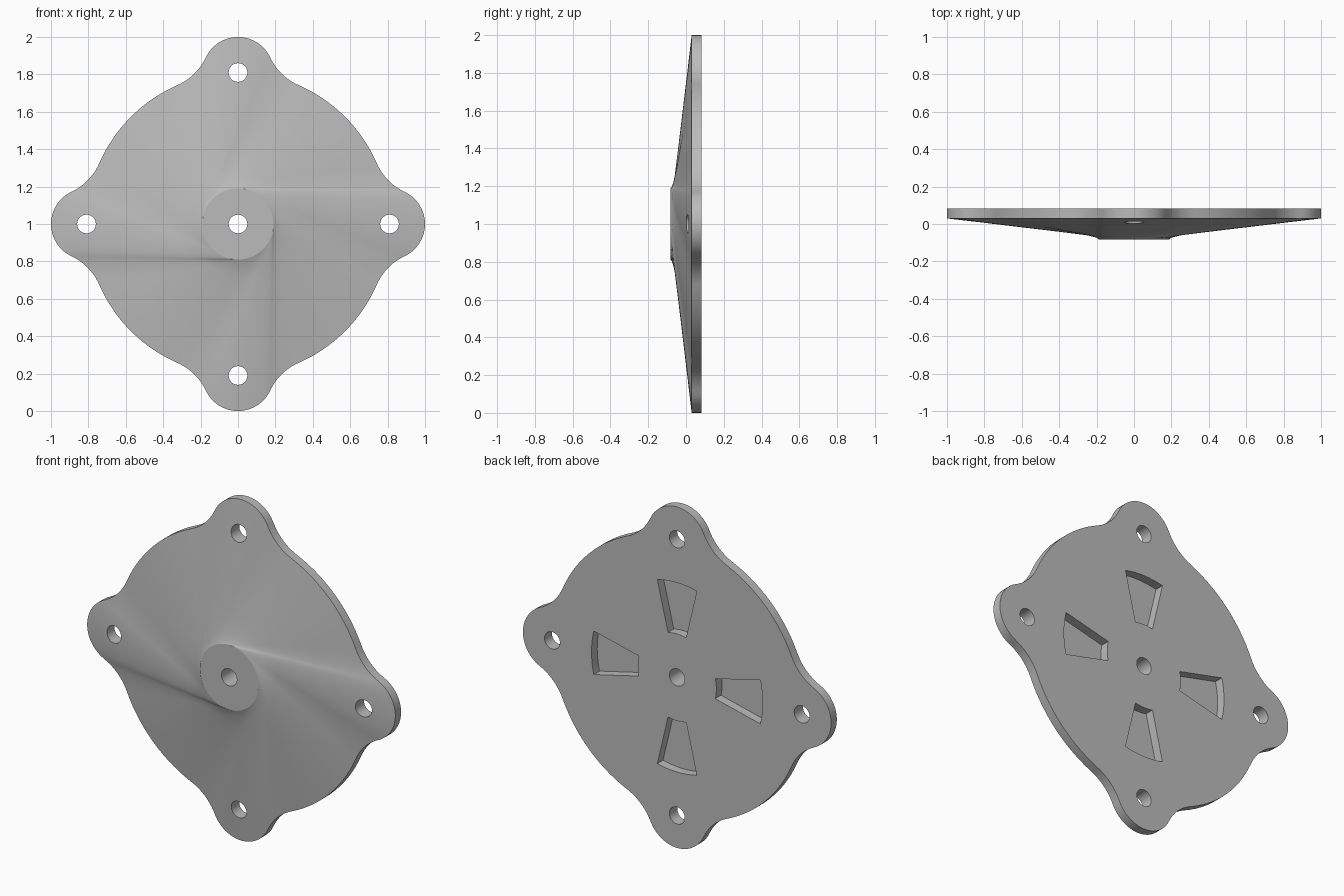
import bpy
import bmesh
from math import acos, atan2, cos, sin, pi, radians, dist

cube = bpy.data.objects.get("Cube")
if cube:
    bpy.data.objects.remove(cube, do_unlink=True)

BACK, RIM, HUB = 0.083, 0.03, -0.082      # depths along y
DISC, LOBE, FILLET, HOLE = 0.81, 0.19, 0.3, 0.05
HUB_RADIUS = 0.19
TWIST = radians(86)                       # hub angle facing the first lobe's end
RINGS = 8


def arc(cx, cz, r, start, end, steps):
    """Points of an arc, leaving out the last one."""
    angles = [start + (end - start) * i / steps for i in range(steps)]
    return [(cx + r * cos(a), cz + r * sin(a)) for a in angles]


def turned(points, angle):
    c, s = cos(angle), sin(angle)
    return [(x * c - z * s, x * s + z * c) for x, z in points]


def prism(bm, points, y0, y1):
    """Closed solid with the given outline between two depths."""
    ends = [[bm.verts.new((x, y, z + 1)) for x, z in points] for y in (y0, y1)]
    n = len(points)
    for i in range(n):
        j = (i + 1) % n
        bm.faces.new((ends[0][i], ends[0][j], ends[1][j], ends[1][i]))
    for ring in ends:
        bm.faces.new(ring)


def finish(bm, name):
    bmesh.ops.recalc_face_normals(bm, faces=bm.faces[:])
    mesh = bpy.data.meshes.new(name)
    bm.to_mesh(mesh)
    bm.free()
    obj = bpy.data.objects.new(name, mesh)
    bpy.context.collection.objects.link(obj)
    return obj


# Quarter of the outline: fillet, disc edge, fillet, lobe
reach = DISC + FILLET
a = acos((DISC**2 + reach**2 - (LOBE + FILLET)**2) / (2 * DISC * reach))
b = atan2(reach * sin(a), reach * cos(a) - DISC)
q = pi / 2
quarter = (arc(reach * cos(a), reach * sin(a), FILLET, b + pi, a + pi, 10)
           + arc(0, 0, DISC, a, q - a, 14)
           + arc(reach * sin(a), reach * cos(a), FILLET, q - a + pi, q - b + pi, 10)
           + arc(0, DISC, LOBE, q - b, q + b, 18))
outline = [p for k in range(4) for p in turned(quarter, k * q)]
count = len(outline)

# Hub circle, spaced in step with the outline's length
lengths = [dist(outline[i], outline[(i + 1) % count]) for i in range(count)]
total = sum(lengths)
hub = []
for i in range(count):
    angle = TWIST + 2 * pi * sum(lengths[:i]) / total
    hub.append((HUB_RADIUS * cos(angle), HUB_RADIUS * sin(angle)))

# Plate: flat back, straight rim, twisted loft up to the hub
bm = bmesh.new()
rings = [[bm.verts.new((x, BACK, z + 1)) for x, z in outline]]
for k in range(RINGS + 1):
    t = k / RINGS
    rings.append([bm.verts.new((o[0] + (h[0] - o[0]) * t,
                                RIM + (HUB - RIM) * t,
                                o[1] + (h[1] - o[1]) * t + 1))
                  for o, h in zip(outline, hub)])
for lower, upper in zip(rings, rings[1:]):
    for i in range(count):
        j = (i + 1) % count
        bm.faces.new((lower[i], lower[j], upper[j], upper[i]))
bm.faces.new(rings[0])
bm.faces.new(rings[-1])
plate = finish(bm, "cover_plate")

# Cutters: through holes and wedge pockets in the back
bm = bmesh.new()
prism(bm, arc(0, 0, HOLE, 0, 2 * pi, 32), -0.3, 0.3)
half = radians(13.3)
wedge = (arc(0, 0, 0.555, -half, half * 1.25, 9)
         + arc(0, 0, 0.255, half, -half * 1.25, 9))
for k in range(4):
    prism(bm, turned(arc(DISC, 0, HOLE, 0, 2 * pi, 32), k * q), -0.3, 0.3)
    prism(bm, turned(wedge, k * q), RIM, 0.3)
cutter = finish(bm, "hole_cutter")
cutter.hide_render = True

bpy.ops.object.select_all(action='DESELECT')
plate.select_set(True)
bpy.context.view_layer.objects.active = plate
cut = plate.modifiers.new("holes", 'BOOLEAN')
cut.operation = 'DIFFERENCE'
cut.solver = 'EXACT'
cut.object = cutter
bpy.ops.object.modifier_apply(modifier=cut.name)
bpy.data.objects.remove(cutter, do_unlink=True)

# Smooth sides and loft, flat back, pocket floors and hub
bpy.ops.object.shade_smooth_by_angle(angle=radians(30))
for face in plate.data.polygons:
    if abs(face.normal.y) > 0.9999:
        face.use_smooth = False

# Colour
grey = bpy.data.materials.new("plain_grey")
grey.use_nodes = True
colour = (0.5, 0.5, 0.5, 1)
grey.diffuse_color = colour
grey.node_tree.nodes["Principled BSDF"].inputs["Base Color"].default_value = colour
plate.data.materials.clear()
plate.data.materials.append(grey)
